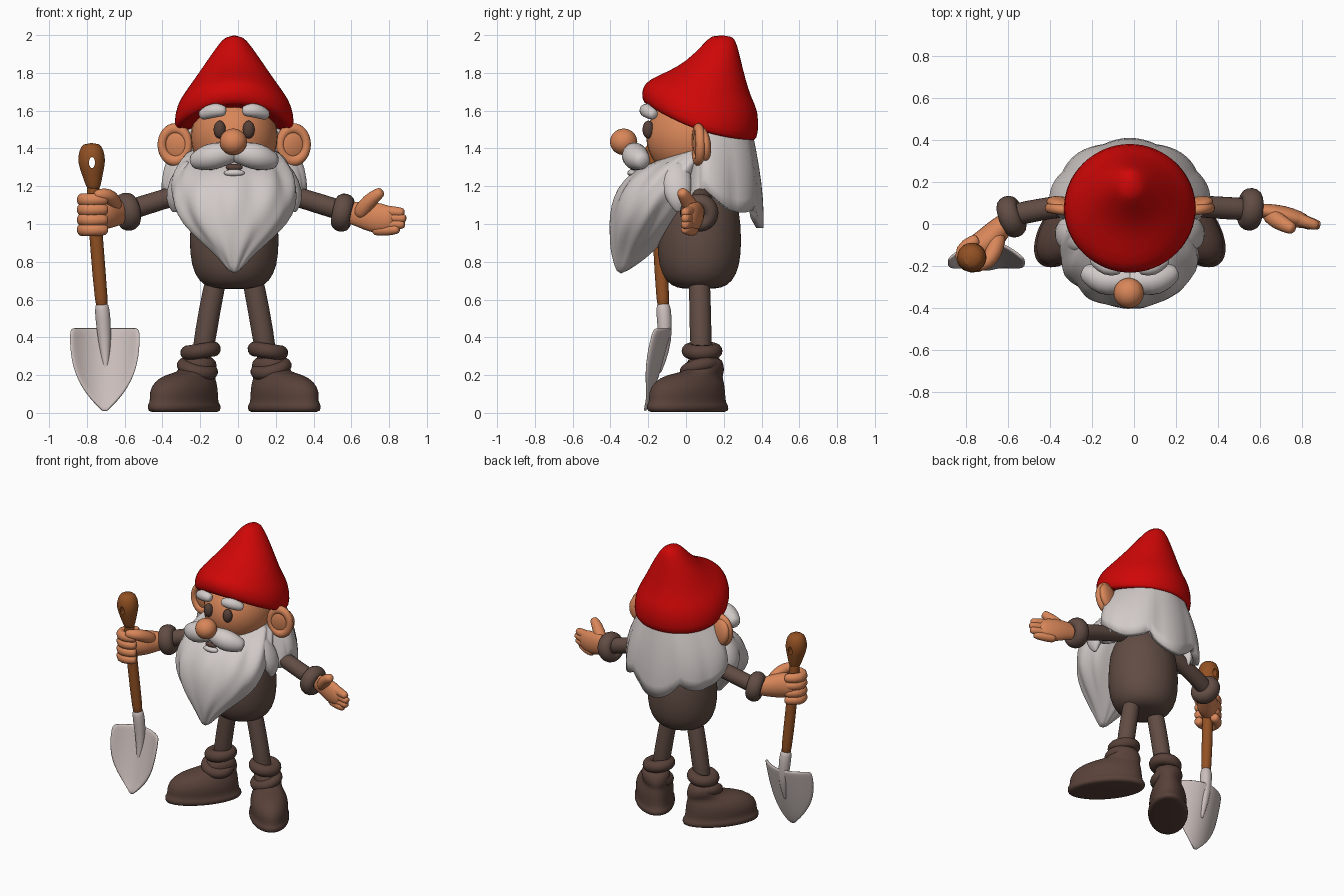
import bpy, bmesh
from math import sin, cos, pi
from mathutils import Vector

if "Cube" in bpy.data.objects:
    bpy.data.objects.remove(bpy.data.objects["Cube"], do_unlink=True)


def material(name, r, g, b):
    m = bpy.data.materials.new(name)
    m.use_nodes = True
    m.diffuse_color = (r, g, b, 1)
    m.node_tree.nodes["Principled BSDF"].inputs["Base Color"].default_value = (r, g, b, 1)
    return m


RED = material("hat_red", 0.63, 0.002, 0.002)
WHITE = material("hair_white", 0.64, 0.59, 0.575)
SKIN = material("skin", 0.69, 0.24, 0.1)
CLOTH = material("cloth_brown", 0.12, 0.073, 0.058)
BOOT = material("boot_brown", 0.098, 0.053, 0.041)
WOOD = material("wood", 0.29, 0.082, 0.017)
METAL = material("metal", 0.6, 0.52, 0.5)
MID = -0.02  # mirror line of the figure


def finish(ob, mat, subdiv=0):
    ob.data.materials.append(mat)
    for p in ob.data.polygons:
        p.use_smooth = True
    if subdiv:
        mod = ob.modifiers.new("smooth", "SUBSURF")
        mod.levels = mod.render_levels = subdiv
    return ob


def loft(name, rings, mat, subdiv=1, caps=True):
    """Skin a list of closed rings of points."""
    bm = bmesh.new()
    loops = [[bm.verts.new(p) for p in ring] for ring in rings]
    for a, b in zip(loops, loops[1:]):
        for i in range(len(a)):
            j = (i + 1) % len(a)
            bm.faces.new((a[i], a[j], b[j], b[i]))
    if caps:
        bm.faces.new(loops[0])
        bm.faces.new(loops[-1])
    bmesh.ops.recalc_face_normals(bm, faces=bm.faces)
    me = bpy.data.meshes.new(name)
    bm.to_mesh(me)
    bm.free()
    ob = bpy.data.objects.new(name, me)
    bpy.context.collection.objects.link(ob)
    return finish(ob, mat, subdiv)


def tube(name, pts, radii, mat, wide=1.0, tall=1.0, n=12):
    """Round-ended tube of changing thickness along a path."""
    pts = [Vector(p) for p in pts]
    rad = list(radii)
    d0, d1 = (pts[0] - pts[1]).normalized(), (pts[-1] - pts[-2]).normalized()
    pts = [pts[0] + d0 * rad[0] * 0.6] + pts + [pts[-1] + d1 * rad[-1] * 0.6]
    rad = [rad[0] * 0.65] + rad + [rad[-1] * 0.65]
    rings = []
    for i, p in enumerate(pts):
        t = (pts[min(i + 1, len(pts) - 1)] - pts[max(i - 1, 0)]).normalized()
        u = t.cross(Vector((0, 1, 0) if abs(t.z) > 0.8 else (0, 0, 1))).normalized()
        v = u.cross(t)
        rings.append([p + rad[i] * (u * wide * cos(2 * pi * k / n) + v * tall * sin(2 * pi * k / n))
                      for k in range(n)])
    return loft(name, rings, mat)


def ball(name, loc, size, mat, rot=(0, 0, 0)):
    bpy.ops.mesh.primitive_uv_sphere_add(segments=32, ring_count=20, location=loc, rotation=rot)
    ob = bpy.context.object
    ob.name, ob.scale = name, size
    return finish(ob, mat)


def ring(name, loc, direction, big, small, mat, stretch=1.0):
    bpy.ops.mesh.primitive_torus_add(major_radius=big, minor_radius=small, location=loc,
                                     major_segments=32, minor_segments=14)
    ob = bpy.context.object
    ob.name, ob.scale = name, (1, 1, stretch)
    ob.rotation_euler = Vector(direction).to_track_quat("Z", "Y").to_euler()
    return finish(ob, mat)


def stack(name, rows, mat, n=32, x0=MID, sag=0.0, ripple=0.0):
    """Tilted rings given as (front y, front z, back y, back z, half width)."""
    rings = []
    for k, (fy, fz, by, bz, w) in enumerate(rows):
        pts = []
        for i in range(n):
            a = 2 * pi * i / n
            s = (1 + cos(a)) / 2
            g = 1 + ripple * (abs(sin(4.5 * a + 0.35 * k)) - 0.6 + 0.4 * sin(11 * a - k))
            pts.append((x0 + w * sin(a) * g,
                        (fy + by) / 2 + (fy - by) / 2 * cos(a) * g,
                        fz * s + bz * (1 - s) - sag * sin(a) ** 2 * (1 - k / len(rows))))
        rings.append(pts)
    return loft(name, rings, mat)


# Body and head
stack("body", [(0.07 - r, z, 0.07 + r, z, r * 1.06) for z, r in
               ((0.655, 0.08), (0.67, 0.15), (0.73, 0.2), (0.84, 0.225), (1.0, 0.222),
                (1.15, 0.2), (1.26, 0.12))], CLOTH)
ball("head", (MID, 0.06, 1.46), (0.23, 0.27, 0.24), SKIN)
ball("nose", (MID - 0.005, -0.33, 1.435), (0.072, 0.072, 0.07), SKIN)

# Hat
stack("hat", [(-0.17, 1.64, 0.33, 1.47, 0.26), (-0.21, 1.625, 0.365, 1.43, 0.305),
              (-0.235, 1.66, 0.385, 1.48, 0.322), (-0.235, 1.72, 0.385, 1.6, 0.305),
              (-0.2, 1.765, 0.345, 1.67, 0.265), (-0.09, 1.81, 0.315, 1.77, 0.21),
              (0.0, 1.86, 0.29, 1.87, 0.155), (0.09, 1.95, 0.27, 1.955, 0.09),
              (0.14, 2.006, 0.245, 2.0, 0.045)], RED, sag=0.05)

# Beard
stack("beard", [(-0.365, 0.735, -0.325, 0.74, 0.02), (-0.39, 0.82, -0.21, 0.82, 0.085),
                (-0.405, 0.9, -0.13, 0.9, 0.17), (-0.405, 1.0, -0.04, 1.0, 0.275),
                (-0.39, 1.1, 0.03, 1.1, 0.325), (-0.355, 1.19, 0.1, 1.2, 0.335),
                (-0.29, 1.27, 0.15, 1.29, 0.31), (-0.22, 1.31, 0.18, 1.37, 0.27),
                (-0.02, 1.39, 0.19, 1.45, 0.225)], WHITE, n=72, ripple=0.06)

# Back hair with a pointed hem
hair = []
for row in range(8):
    t = row / 7
    pts = []
    for i in range(72):
        a = 2 * pi * i / 72
        back = max(sin(a), 0)
        hem = 1.19 - 0.12 * back ** 2 - 0.09 * abs(cos(3 * (a - pi / 2))) ** 0.8
        g = 1 + 0.05 * t * (abs(cos(4.5 * (a - pi / 2))) - 0.5)
        flare = sin(t * pi * 0.55)
        rx = 0.2 + 0.16 * flare
        ry = 0.22 + 0.065 * flare if sin(a) > 0 else 0.02 + 0.1 * t
        pts.append((MID + rx * g * cos(a), 0.1 + ry * g * sin(a), 1.54 + (hem - 1.54) * t))
    hair.append(pts)
back_hair = loft("back_hair", hair, WHITE, subdiv=0, caps=False)
shell = back_hair.modifiers.new("thickness", "SOLIDIFY")
shell.thickness = 0.04
shell.offset = 0

# Mirrored parts of the face, legs and boots
for side, word in ((-1, "right"), (1, "left")):
    def at(d, y, z):
        return (MID + side * d, y, z)

    ball(word + "_eye", at(0.077, -0.2, 1.5), (0.032, 0.03, 0.047), BOOT)
    tube(word + "_eyebrow", [at(0.06, -0.215, 1.6), at(0.11, -0.21, 1.605), at(0.165, -0.175, 1.58)],
         (0.032, 0.043, 0.032), WHITE)
    tube(word + "_moustache", [at(0.0, -0.265, 1.375), at(0.06, -0.275, 1.37), at(0.13, -0.27, 1.355),
                               at(0.2, -0.235, 1.335)], (0.05, 0.068, 0.078, 0.052), WHITE)
    # Cupped ear
    ball(word + "_ear", at(0.31, 0.085, 1.415), (0.09, 0.04, 0.1), SKIN, (0.1, side * 0.3, side * 0.35))
    rim = ring(word + "_ear_rim", at(0.313, 0.066, 1.42), (side * 0.15, -1, 0), 0.074, 0.025, SKIN)
    rim.scale = (0.95, 1.15, 1)
    # Loose side locks
    for y, z, low, out in ((-0.06, 1.3, 1.07, 0.335), (0.1, 1.32, 1.13, 0.35)):
        tube(word + "_side_lock", [at(0.24, y, z), at(out - 0.035, y + 0.01, (z + low) / 2 + 0.03),
                                   at(out - 0.005, y + 0.02, low + 0.05), at(out - 0.015, y + 0.02, low)],
             (0.05, 0.055, 0.04, 0.012), WHITE, tall=1.6)

    tube(word + "_leg", [at(0.09, 0.07, 0.74), at(0.13, 0.075, 0.55), at(0.17, 0.08, 0.3)],
         (0.058, 0.058, 0.06), CLOTH, n=16)
    boot = stack(word + "_boot", [(-f, z, -b, zb, w) for z, zb, b, f, w in
                 ((0.004, 0.004, -0.11, 0.35, 0.105), (0.006, 0.006, -0.135, 0.38, 0.13),
                  (0.045, 0.04, -0.14, 0.385, 0.135), (0.055, 0.05, -0.12, 0.365, 0.12),
                  (0.11, 0.11, -0.115, 0.37, 0.128), (0.165, 0.16, -0.11, 0.335, 0.115),
                  (0.205, 0.19, -0.1, 0.25, 0.088), (0.215, 0.22, -0.11, 0.13, 0.088),
                  (0.25, 0.25, -0.1, 0.11, 0.095), (0.31, 0.3, -0.085, 0.085, 0.085))], BOOT, x0=0)
    boot.location = at(0.187, 0.103, 0)
    boot.rotation_euler.z = side * 0.69
    ring(word + "_boot_cuff", at(0.178, 0.085, 0.328), (side * 0.15, 0, 1), 0.068, 0.04, BOOT)
    ring(word + "_boot_fold", at(0.195, 0.075, 0.235), (side * -0.25, -0.25, 1), 0.075, 0.036, BOOT)

ball("mouth", (MID, -0.277, 1.3), (0.045, 0.02, 0.018), BOOT)
ball("lower_lip", (MID, -0.285, 1.27), (0.055, 0.025, 0.02), WHITE)

# Arms and cuffs
tube("right_arm", [(-0.15, 0.1, 1.2), (-0.42, 0.08, 1.125), (-0.6, 0.035, 1.065)], (0.06, 0.052, 0.06), CLOTH)
tube("left_arm", [(0.12, 0.1, 1.2), (0.36, 0.08, 1.13), (0.55, 0.07, 1.07)], (0.06, 0.052, 0.06), CLOTH)
ring("right_cuff", (-0.585, 0.035, 1.065), (-1, -0.35, -0.2), 0.062, 0.04, CLOTH, 1.25)
ring("left_cuff", (0.555, 0.07, 1.06), (1, -0.1, -0.2), 0.062, 0.04, CLOTH, 1.25)

# Gripping hand
tube("right_palm", [(-0.6, 0.02, 1.06), (-0.66, -0.04, 1.06), (-0.71, -0.1, 1.06), (-0.77, -0.13, 1.055)],
     (0.06, 0.08, 0.095, 0.085), SKIN, wide=0.8)
for z in (0.97, 1.022, 1.076, 1.128):
    tube("right_finger", [(-0.71, -0.185, z), (-0.78, -0.21, z), (-0.825, -0.185, z),
                          (-0.83, -0.12, z), (-0.76, -0.08, z)], [0.035] * 5, SKIN)
tube("right_thumb", [(-0.65, -0.07, 1.1), (-0.67, -0.14, 1.14), (-0.7, -0.185, 1.155), (-0.745, -0.2, 1.155)],
     (0.042, 0.042, 0.038, 0.03), SKIN)

# Open hand
tube("left_palm", [(0.57, 0.07, 1.06), (0.64, 0.06, 1.055), (0.71, 0.045, 1.035), (0.79, 0.02, 1.025)],
     (0.055, 0.07, 0.085, 0.08), SKIN, wide=0.55)
for z, tip, x in ((0.968, 0.972, 0.84), (1.0, 0.998, 0.868), (1.035, 1.03, 0.875), (1.068, 1.062, 0.865)):
    tube("left_finger", [(0.73, 0.04, z), (0.79, 0.02, z), (x, -0.005, tip)], (0.032, 0.032, 0.027), SKIN)
tube("left_thumb", [(0.65, 0.045, 1.06), (0.69, 0.01, 1.12), (0.75, -0.02, 1.165)], (0.045, 0.042, 0.032), SKIN)

# Shovel handle with a pierced grip
tube("shovel_shaft", [(-0.77, -0.155, 1.24), (-0.75, -0.14, 0.9), (-0.72, -0.12, 0.56)], [0.037] * 3, WOOD)
grip = tube("shovel_grip", [(-0.765, -0.155, 1.2), (-0.77, -0.157, 1.26), (-0.775, -0.16, 1.33),
                            (-0.776, -0.16, 1.39)], (0.04, 0.055, 0.077, 0.067), WOOD, n=16)
bpy.ops.mesh.primitive_cylinder_add(vertices=20, radius=0.016, depth=0.5, location=(-0.773, -0.16, 1.325),
                                    rotation=(pi / 2, 0, 0))
cutter = bpy.context.object
cutter.scale.y = 1.8
cutter.hide_render = True
hole = grip.modifiers.new("hole", "BOOLEAN")
hole.operation, hole.object = "DIFFERENCE", cutter
bpy.context.view_layer.objects.active = grip
for mod in list(grip.modifiers):
    bpy.ops.object.modifier_apply(modifier=mod.name)
bpy.data.objects.remove(cutter, do_unlink=True)
bpy.context.view_layer.objects.active = grip
grip.select_set(True)
bpy.ops.object.shade_smooth_by_angle()

# Shovel socket and dished blade
tube("shovel_socket", [(-0.72, -0.12, 0.56), (-0.71, -0.11, 0.44), (-0.703, -0.115, 0.33), (-0.7, -0.14, 0.22)],
     (0.043, 0.04, 0.03, 0.012), METAL)
bm = bmesh.new()
grid = []
for z, half in ((0.45, 0.18), (0.42, 0.187), (0.34, 0.185), (0.25, 0.172), (0.17, 0.142),
                (0.1, 0.097), (0.05, 0.052), (0.008, 0.008)):
    grid.append([bm.verts.new((-0.705 + half * s / 5,
                               -0.225 + 0.14 * (z / 0.44) ** 0.8 - 0.085 * (half * s / 0.9) ** 2, z))
                 for s in range(-5, 6)])
for a, b in zip(grid, grid[1:]):
    for i in range(10):
        bm.faces.new((a[i], b[i], b[i + 1], a[i + 1]))
mesh = bpy.data.meshes.new("shovel_blade")
bm.to_mesh(mesh)
bm.free()
blade = bpy.data.objects.new("shovel_blade", mesh)
bpy.context.collection.objects.link(blade)
plate = blade.modifiers.new("thickness", "SOLIDIFY")
plate.thickness = 0.018
plate.offset = 0
finish(blade, METAL, 1)
